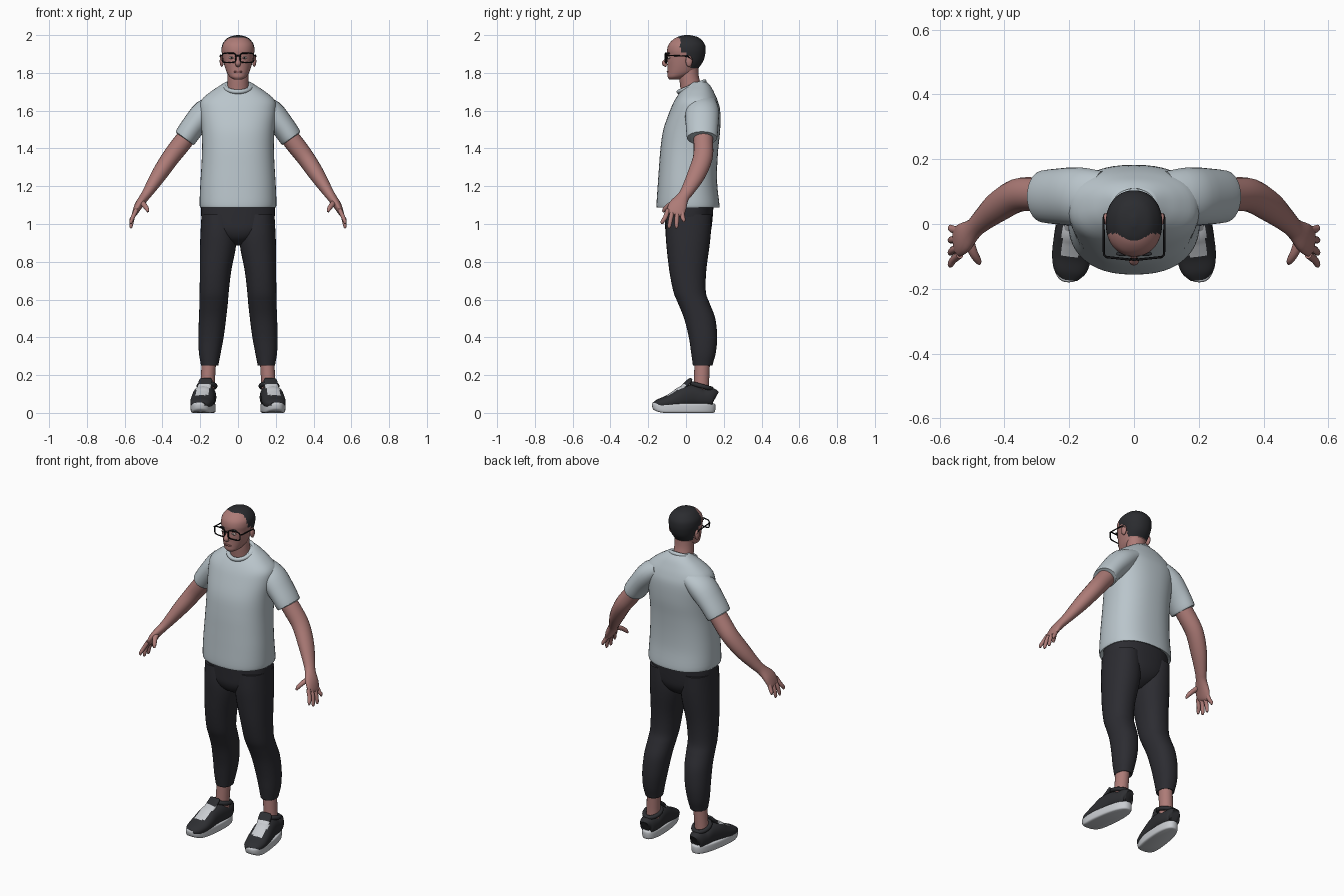
import bpy, bmesh, math
from mathutils import Vector

if "Cube" in bpy.data.objects:
    bpy.data.objects.remove(bpy.data.objects["Cube"])


def material(name, rgb):
    m = bpy.data.materials.new(name)
    m.diffuse_color = (*rgb, 1)
    m.use_nodes = True
    m.node_tree.nodes["Principled BSDF"].inputs["Base Color"].default_value = m.diffuse_color
    return m


SKIN = material("skin", (0.42, 0.20, 0.185))
SHIRT = material("pale_grey_cotton", (0.49, 0.56, 0.60))
TROUSER = material("charcoal_cloth", (0.025, 0.025, 0.031))
HAIR = material("dark_hair", (0.024, 0.025, 0.029))
FRAME = material("black_plastic", (0.006, 0.006, 0.007))
SHOE = material("dark_shoe", (0.027, 0.028, 0.032))
SOLE = material("pale_rubber", (0.58, 0.60, 0.63))
LIP = material("lip", (0.27, 0.105, 0.10))
EYE = material("eye_white", (0.55, 0.45, 0.43))


def smooth_rows(rows, steps):
    """Catmull-Rom resampling of section rows."""
    out = []
    for i in range(len(rows) - 1):
        a, b = rows[max(i - 1, 0)], rows[i]
        c, d = rows[i + 1], rows[min(i + 2, len(rows) - 1)]
        for s in range(steps):
            t = s / steps
            out.append([0.5 * (2 * q + (r - p) * t + (2 * p - 5 * q + 4 * r - u) * t * t
                               + (3 * q - p - 3 * r + u) * t ** 3)
                        for p, q, r, u in zip(a, b, c, d)])
    return out + [list(rows[-1])]


def unit_ring(n, p):
    ring = []
    for i in range(n):
        t = 2 * math.pi * i / n
        c, s = math.cos(t), math.sin(t)
        ring.append((math.copysign(abs(c) ** (2 / p), c), math.copysign(abs(s) ** (2 / p), s)))
    return ring


def skin_rings(name, rings, mats, mirror, rule):
    bm = bmesh.new()
    vr = [[bm.verts.new(v) for v in ring] for ring in rings]
    n = len(vr[0])
    for a, b in zip(vr, vr[1:]):
        for i in range(n):
            bm.faces.new((a[i], a[(i + 1) % n], b[(i + 1) % n], b[i]))
    bm.faces.new(vr[0])
    bm.faces.new(vr[-1])
    bmesh.ops.recalc_face_normals(bm, faces=bm.faces)
    if rule:
        bm.normal_update()
        for f in bm.faces:
            f.material_index = rule(f.calc_center_median(), f.normal)
    me = bpy.data.meshes.new(name)
    bm.to_mesh(me)
    bm.free()
    for m in mats:
        me.materials.append(m)
    ob = bpy.data.objects.new(name, me)
    bpy.context.collection.objects.link(ob)
    if mirror:
        ob.modifiers.new("mirror", 'MIRROR').use_mirror_merge = False
    return ob


def stack(name, rows, mats, n=32, p=2.0, steps=4, mirror=False, rule=None, bend=None):
    """Horizontal sections: z, centre x, half width, front y, back y."""
    rings = []
    for z, cx, w, y0, y1 in smooth_rows(rows, steps):
        ring = [Vector((cx + w * c, (y0 + y1) / 2 + (y1 - y0) / 2 * s, z)) for c, s in unit_ring(n, p)]
        rings.append([bend(v) for v in ring] if bend else ring)
    return skin_rings(name, rings, mats, mirror, rule)


def tube(name, rows, mats, ref=(0, 1, 0), n=20, p=2.0, steps=4, mirror=True, rule=None):
    """Sections along a path: x, y, z, radius across, radius along ref."""
    rows = smooth_rows(rows, steps)
    pts = [Vector(r[:3]) for r in rows]
    rings = []
    for i, r in enumerate(rows):
        t = (pts[min(i + 1, len(pts) - 1)] - pts[max(i - 1, 0)]).normalized()
        b = Vector(ref)
        b = (b - t * b.dot(t)).normalized()
        a = t.cross(b)
        rings.append([pts[i] + a * r[3] * c + b * r[4] * s for c, s in unit_ring(n, p)])
    return skin_rings(name, rings, mats, mirror, rule)


def wire(name, paths, mat, depth):
    """Round wire through (points, closed) paths, turned into a mesh."""
    cu = bpy.data.curves.new(name, 'CURVE')
    cu.dimensions, cu.bevel_depth, cu.bevel_resolution = '3D', depth, 3
    for pts, closed in paths:
        sp = cu.splines.new('POLY')
        sp.points.add(len(pts) - 1)
        for q, v in zip(sp.points, pts):
            q.co = (*v, 1)
        sp.use_cyclic_u = closed
    cu.materials.append(mat)
    ob = bpy.data.objects.new(name, cu)
    bpy.context.collection.objects.link(ob)
    bpy.ops.object.select_all(action='DESELECT')
    ob.select_set(True)
    bpy.context.view_layer.objects.active = ob
    bpy.ops.object.convert(target='MESH')


def ball(name, loc, size, mat, mirror=False):
    x, y, z = loc
    rows = [(z - size[2] * math.cos(math.pi * k / 10), x, max(1e-4, size[0] * math.sin(math.pi * k / 10)),
             y - size[1] * math.sin(math.pi * k / 10) - 1e-4, y + size[1] * math.sin(math.pi * k / 10))
            for k in range(11)]
    stack(name, rows, [mat], n=16, steps=1, mirror=mirror)


# Head with receding hairline
def hairline(c, nrm):
    top = c.z > 1.905 and c.y > -0.03 - 0.02 * max(0, 1 - (c.x / 0.05) ** 2)
    back = c.y > 0.025 and c.z > 1.825
    burn = c.y > 0.0 and c.z > 1.88
    return 1 if top or back or burn else 0


stack("head", [(1.765, 0, .022, -.088, -.035), (1.778, 0, .043, -.097, 0), (1.80, 0, .058, -.098, .045),
               (1.83, 0, .069, -.098, .07), (1.86, 0, .077, -.099, .09), (1.89, 0, .083, -.098, .10),
               (1.92, 0, .087, -.10, .104), (1.95, 0, .083, -.092, .10), (1.975, 0, .066, -.07, .082),
               (1.991, 0, .044, -.043, .058), (2.0, 0, .008, -.008, .02)],
      [SKIN, HAIR], n=72, p=2.15, steps=7, rule=hairline)
stack("neck", [(1.66, 0, .064, -.025, .10), (1.72, 0, .058, -.03, .085), (1.78, 0, .055, -.035, .068),
               (1.84, 0, .055, -.03, .065)], [SKIN])
tube("nose", [(0, -.093, 1.893, .007, .008), (0, -.104, 1.87, .009, .01), (0, -.115, 1.85, .015, .013),
              (0, -.102, 1.838, .011, .008)], [SKIN], mirror=False)
ball("ear", (.086, .016, 1.862), (.011, .018, .03), SKIN, True)
ball("eye", (.034, -.089, 1.88), (.014, .008, .007), EYE, True)
ball("pupil", (.034, -.095, 1.88), (.005, .004, .005), FRAME, True)
ball("eyebrow", (.036, -.092, 1.904), (.02, .007, .004), HAIR, True)
ball("mouth", (0, -.094, 1.806), (.024, .008, .006), LIP)

# Spectacles: two rims, bridge and temples
glasses = [([(-.012, -.108, 1.888), (0, -.111, 1.892), (.012, -.108, 1.888)], False)]
for side in (1, -1):
    glasses.append(([(side * (.048 + .037 * c), -.106 + .004 * c, 1.88 + .025 * s)
                     for c, s in unit_ring(28, 4)], True))
    glasses.append(([(side * .085, -.102, 1.892), (side * .093, -.095, 1.893),
                     (side * .094, .01, 1.888), (side * .09, .03, 1.87)], False))
wire("glasses", glasses, FRAME, .0036)

# T-shirt body, neckband and sleeves
stack("shirt_body", [(1.11, 0, .175, -.12, .14), (1.088, 0, .193, -.148, .17), (1.10, 0, .203, -.156, .177),
                     (1.20, 0, .20, -.15, .166), (1.30, 0, .194, -.143, .165), (1.40, 0, .19, -.135, .171),
                     (1.50, 0, .193, -.12, .181), (1.60, 0, .203, -.085, .181), (1.655, 0, .195, -.06, .167),
                     (1.70, 0, .145, -.03, .147), (1.73, 0, .10, 0, .13), (1.752, 0, .066, .03, .11)],
      [SHIRT], n=48, p=2.35)
wire("neckband", [([(.069 * math.cos(t), .03 + .068 * math.sin(t), 1.727 + .027 * math.sin(t))
                    for t in [2 * math.pi * k / 40 for k in range(40)]], True)], SHIRT, .012)
tube("sleeve", [(.10, .083, 1.64, .05, .08), (.17, .085, 1.592, .07, .09), (.235, .085, 1.52, .064, .086),
                (.277, .085, 1.461, .061, .081), (.282, .085, 1.454, .056, .075),
                (.28, .085, 1.457, .046, .06)], [SHIRT], n=28, steps=3)

# Arms and hands
tube("arm", [(.23, .09, 1.515, .048, .053), (.30, .092, 1.425, .050, .052), (.36, .088, 1.347, .047, .052),
             (.42, .053, 1.258, .041, .048), (.47, .01, 1.18, .030, .036), (.495, -.015, 1.143, .025, .033),
             (.525, -.042, 1.10, .022, .048), (.545, -.056, 1.06, .015, .047), (.55, -.06, 1.048, .008, .038)],
     [SKIN])
for label, base, tip in (("index", -.095, -.125), ("middle", -.071, -.088),
                         ("ring", -.046, -.05), ("little", -.022, -.012)):
    end = {"index": 1.0, "little": 1.01}.get(label, .978)
    tube(label + "_finger", [(.538, base, 1.075, .012, .012), (.557, (base + tip) / 2, 1.035, .011, .012),
                             (.566, tip, end + .012, .009, .010), (.566, tip, end, .004, .005)],
         [SKIN], n=12, steps=3)
tube("thumb", [(.512, -.05, 1.115, .015, .018), (.496, -.088, 1.10, .013, .014),
               (.482, -.112, 1.08, .011, .011), (.477, -.122, 1.064, .005, .005)],
     [SKIN], ref=(1, 0, 0), n=12)

# Cropped trousers
stack("trouser_hips", [(.885, 0, .03, -.02, .05), (.915, 0, .09, -.08, .10), (.96, 0, .16, -.107, .13),
                       (1.02, 0, .192, -.112, .14), (1.12, 0, .194, -.115, .147)], [TROUSER], n=40, p=2.3)
stack("trouser_leg", [(.26, .15, .034, .05, .125), (.25, .15, .044, .038, .138), (.27, .15, .049, .034, .145),
                      (.32, .149, .058, .027, .158), (.40, .143, .067, .015, .165), (.50, .135, .072, -.01, .155),
                      (.58, .129, .075, -.042, .125), (.64, .126, .077, -.066, .105), (.75, .119, .083, -.088, .107),
                      (.88, .106, .095, -.103, .124), (.96, .104, .094, -.108, .132), (1.05, .108, .085, -.105, .135)],
      [TROUSER], p=2.2, mirror=True)
stack("ankle", [(.08, .163, .04, .04, .125), (.15, .161, .038, .042, .122), (.29, .153, .038, .045, .128)],
      [SKIN], n=20, mirror=True)


# Trainers: toes turn outwards and the heel is narrower
def toe_out(v):
    taper = 1 - 0.5 * v.y
    lift = 0.02 * max(0, (-v.y - .11) / .07) ** 2 * max(0, 1 - v.z / .08)
    return Vector((.181 - .112 * v.y + v.x * taper, v.y, v.z + lift))


def laces(c, nrm):
    mid = .181 - .112 * c.y
    return 1 if abs(c.x - mid) < .036 and -.10 < c.y < -.0 and nrm.z > .3 else 0


stack("shoe_sole", [(0, 0, .05, -.165, .145), (.006, 0, .059, -.176, .153), (.03, 0, .061, -.180, .156),
                    (.046, 0, .059, -.177, .154), (.05, 0, .05, -.168, .147)],
      [SOLE], n=48, p=2.5, mirror=True, bend=toe_out)
tube("shoe_upper", [(.165, .153, .078, .022, .035), (.166, .14, .082, .042, .048), (.168, .09, .08, .053, .05),
                    (.173, .04, .088, .056, .060), (.181, -.01, .084, .059, .060), (.186, -.05, .07, .062, .05),
                    (.192, -.10, .055, .061, .036), (.197, -.145, .047, .05, .026), (.20, -.172, .043, .026, .013)],
     [SHOE, SOLE], ref=(0, 0, 1), n=48, p=2.3, steps=6, rule=laces)
tube("shoe_tongue", [(.184, -.045, .108, .035, .012), (.177, -.005, .145, .037, .012),
                     (.171, .02, .172, .036, .010), (.17, .028, .182, .028, .006)],
     [SHOE, SOLE], ref=(0, 0, 1), p=2.6, rule=lambda c, nrm: 1 if c.z < .153 and nrm.y < 0 else 0)
wire("shoe_collar", [([(s * (.164 + .044 * math.cos(t)), .083 + .052 * math.sin(t), .142 - .014 * math.sin(t))
                       for t in [2 * math.pi * k / 28 for k in range(28)]], True) for s in (1, -1)], SHOE, .012)

# Smooth shading, keeping sharp edges
bpy.ops.object.select_all(action='SELECT')
bpy.context.view_layer.objects.active = bpy.data.objects["head"]
bpy.ops.object.shade_smooth_by_angle(angle=math.radians(45))
